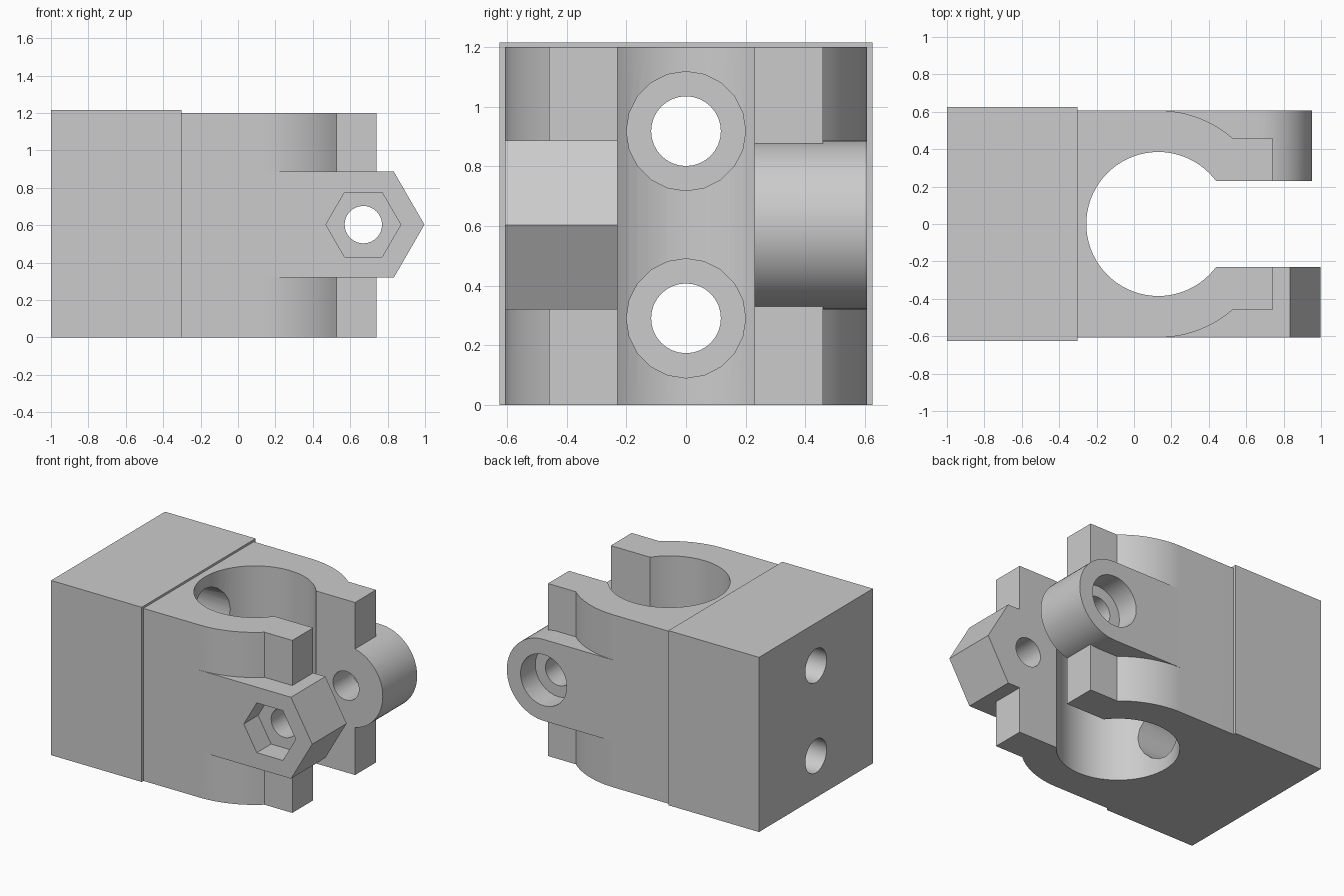
import bpy, bmesh
from math import sin, cos, pi, radians, asin, acos
from mathutils import Vector

cube = bpy.data.objects.get("Cube")
if cube:
    bpy.data.objects.remove(cube, do_unlink=True)

grey = bpy.data.materials.new("plain grey")
grey.use_nodes = True
colour = (0.6, 0.6, 0.6, 1)
grey.diffuse_color = colour
grey.node_tree.nodes["Principled BSDF"].inputs["Base Color"].default_value = colour

AXES = {
    "X": lambda u, v, w: Vector((w, u, v)),
    "Y": lambda u, v, w: Vector((u, w, v)),
    "Z": lambda u, v, w: Vector((u, v, w)),
}


def prism(name, outline, axis, start, end):
    """Extrude a closed 2D outline along one axis."""
    bm = bmesh.new()
    place = AXES[axis]
    face = bm.faces.new([bm.verts.new(place(u, v, start)) for u, v in outline])
    new = bmesh.ops.extrude_face_region(bm, geom=[face])["geom"]
    bmesh.ops.translate(bm, verts=[g for g in new if isinstance(g, bmesh.types.BMVert)],
                        vec=place(0, 0, end - start))
    bmesh.ops.recalc_face_normals(bm, faces=bm.faces)
    mesh = bpy.data.meshes.new(name)
    bm.to_mesh(mesh)
    bm.free()
    mesh.materials.append(grey)
    obj = bpy.data.objects.new(name, mesh)
    bpy.context.collection.objects.link(obj)
    return obj


def ring(cx, cy, r, n):
    return [(cx + r * cos(2 * pi * i / n), cy + r * sin(2 * pi * i / n)) for i in range(n)]


def rect(x0, x1, y0, y1):
    return [(x0, y0), (x1, y0), (x1, y1), (x0, y1)]


def combine(base, tool, operation):
    """Apply a boolean and discard the tool."""
    mod = base.modifiers.new(operation, "BOOLEAN")
    mod.operation, mod.solver, mod.object = operation, "EXACT", tool
    bpy.context.view_layer.objects.active = base
    bpy.ops.object.modifier_apply(modifier=mod.name)
    bpy.data.objects.remove(tool, do_unlink=True)


HEIGHT, HALF, GAP, EAR = 1.2, 0.607, 0.23, 0.46
BORE_X, BORE_R = 0.13, 0.385
BOLT_X, BOLT_Z, BOSS_R = 0.67, 0.603, 0.283

# Clamp jaws: straight sides, rounded shoulders, flat ears
sweep = acos(EAR / HALF)
shoulder = [(BORE_X + HALF * sin(sweep * i / 16), HALF * cos(sweep * i / 16)) for i in range(17)]
upper = [(-0.5, HALF)] + shoulder + [(0.74, EAR)]
profile = upper + [(x, -y) for x, y in reversed(upper)]
bracket = prism("clamp_bracket", profile, "Z", 0, HEIGHT)

# Slightly larger mounting block behind the jaws
combine(bracket, prism("mounting_block", rect(-1, -0.303, -0.626, 0.626), "Z", 0, 1.215), "UNION")

# Bolt bosses: hexagonal in front, round behind
HEX_R = BOSS_R / cos(pi / 6)
hexagon = ring(BOLT_X, BOLT_Z, HEX_R, 6)
hex_boss = [hexagon[i] for i in (4, 5, 0, 1)]
hex_boss = [(BORE_X, BOLT_Z - BOSS_R)] + hex_boss[1:1] + [hexagon[5], hexagon[0], hexagon[1],
                                                     (BORE_X, BOLT_Z + BOSS_R)]
round_boss = [(BORE_X, BOLT_Z - BOSS_R)]
round_boss += [(BOLT_X + BOSS_R * cos(a), BOLT_Z + BOSS_R * sin(a))
               for a in [radians(-90 + 5 * i) for i in range(37)]]
round_boss += [(BORE_X, BOLT_Z + BOSS_R)]
combine(bracket, prism("hex_boss", hex_boss, "Y", -0.608, -GAP), "UNION")
combine(bracket, prism("round_boss", round_boss, "Y", GAP, 0.608), "UNION")

# Main bore and the slot that opens it
throat = prism("bore_cutter", ring(BORE_X, 0, BORE_R, 72), "Z", -0.1, 1.4)
combine(throat, prism("slot_cutter", rect(BORE_X, 1.2, -GAP, GAP), "Z", -0.1, 1.4), "UNION")
combine(bracket, throat, "DIFFERENCE")

# Cross bolt hole, nut pocket and bolt head recess
for outline, y0, y1 in ((ring(BOLT_X, BOLT_Z, 0.1, 32), -1, 1),
                        (ring(BOLT_X, BOLT_Z, 0.2, 6), -1, -0.45),
                        (ring(BOLT_X, BOLT_Z, 0.178, 32), 0.445, 1)):
    combine(bracket, prism("bolt_cutter", outline, "Y", y0, y1), "DIFFERENCE")

# Two counterbored mounting holes through the block
for z in (0.29, 0.918):
    combine(bracket, prism("hole_cutter", ring(0, z, 0.117, 32), "X", -1.2, 0), "DIFFERENCE")
    combine(bracket, prism("counterbore_cutter", ring(0, z, 0.2, 20), "X", -0.55, 0), "DIFFERENCE")

bpy.ops.object.select_all(action="DESELECT")
bracket.select_set(True)
bpy.context.view_layer.objects.active = bracket
bpy.ops.object.shade_smooth_by_angle(angle=radians(25))
